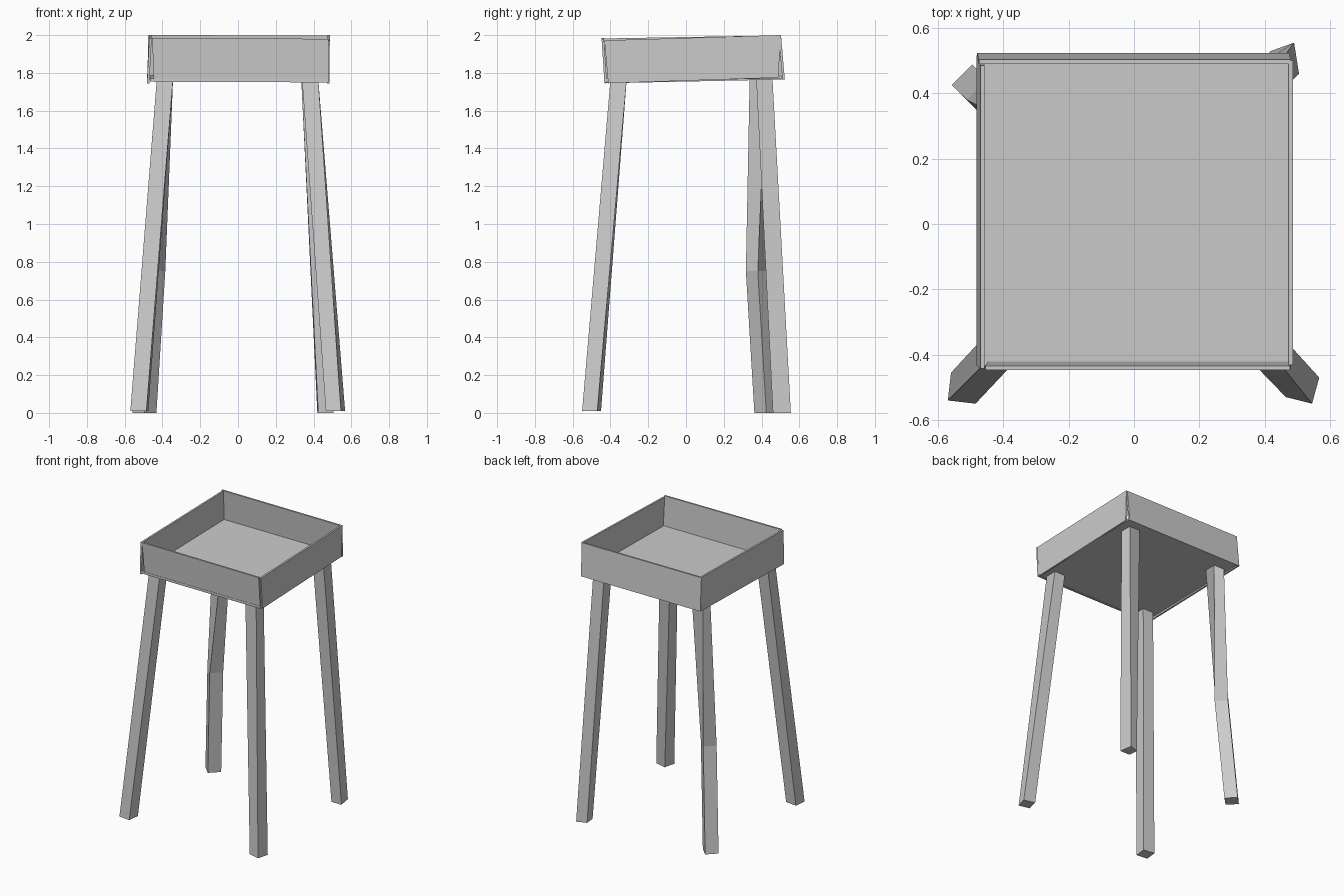
import bpy
from mathutils import Vector

if "Cube" in bpy.data.objects:
    bpy.data.objects.remove(bpy.data.objects["Cube"])


def loft(name, rings):
    """Closed flat-faced solid through a list of four-point rings."""
    verts = [Vector(p) for ring in rings for p in ring]
    faces = [(3, 2, 1, 0)]
    for r in range(len(rings) - 1):
        a = r * 4
        for i in range(4):
            j = (i + 1) % 4
            faces.append((a + i, a + j, a + 4 + j, a + 4 + i))
    a = len(verts) - 4
    faces.append((a, a + 1, a + 2, a + 3))
    mesh = bpy.data.meshes.new(name)
    mesh.from_pydata(verts, [], faces)
    obj = bpy.data.objects.new(name, mesh)
    bpy.context.collection.objects.link(obj)
    return obj


def panel(name, outer, inward):
    """Thin board: outer face corners pushed inward by an offset."""
    off = Vector(inward)
    loft(name, [outer, [Vector(p) + off for p in reversed(outer)][::-1]][::-1])


def square(cx, cy, z, h=0.043):
    return [(cx - h, cy - h, z), (cx + h, cy - h, z),
            (cx + h, cy + h, z), (cx - h, cy + h, z)]


def diamond(cx, cy, z, h=0.063):
    return [(cx - h, cy, z), (cx, cy - h, z), (cx + h, cy, z), (cx, cy + h, z)]


def flat(z, *xy):
    return [(x, y, z) for x, y in xy]


# Splayed, slightly crooked legs
TOP = 1.765
loft("front_left_leg", [
    flat(0.01, (-.57, -.54), (-.485, -.55), (-.475, -.465), (-.56, -.455)),
    square(-.387, -.357, TOP)])
loft("front_right_leg", [
    flat(0.01, (.465, -.53), (.545, -.55), (.567, -.47), (.485, -.45)),
    square(.382, -.357, TOP)])
loft("back_right_leg", [
    flat(0.0, (.425, .46), (.505, .46), (.49, .555), (.42, .53)),
    square(.378, .415, TOP)])
# This leg twists an eighth of a turn on its way down
loft("back_left_leg", [
    diamond(-.495, .425, 0.0),
    diamond(-.448, .38, 0.75),
    square(-.387, .38, TOP)])

# Tray floor, rising slightly to the back
floor = [(-.465, -.435, 1.755), (.475, -.435, 1.755),
         (.475, .505, 1.77), (-.465, .505, 1.77)]
loft("tray_floor", [floor, [(x, y, z + .015) for x, y, z in floor]])

# Four thin, leaning side boards
panel("front_board", [(-.445, -.432, 1.752), (.48, -.432, 1.75),
                      (.478, -.447, 1.98), (-.455, -.447, 1.985)], (0, .013, 0))
panel("back_board", [(.475, .523, 1.765), (-.48, .523, 1.765),
                     (-.475, .503, 2.0), (.48, .503, 1.998)], (0, -.013, 0))
panel("right_board", [(.484, -.412, 1.745), (.484, .49, 1.775),
                      (.486, .50, 2.0), (.486, -.432, 1.972)], (-.013, 0, 0))
panel("left_board", [(-.482, .515, 1.765), (-.482, -.432, 1.745),
                     (-.470, -.442, 1.982), (-.470, .485, 1.998)], (.013, 0, 0))
